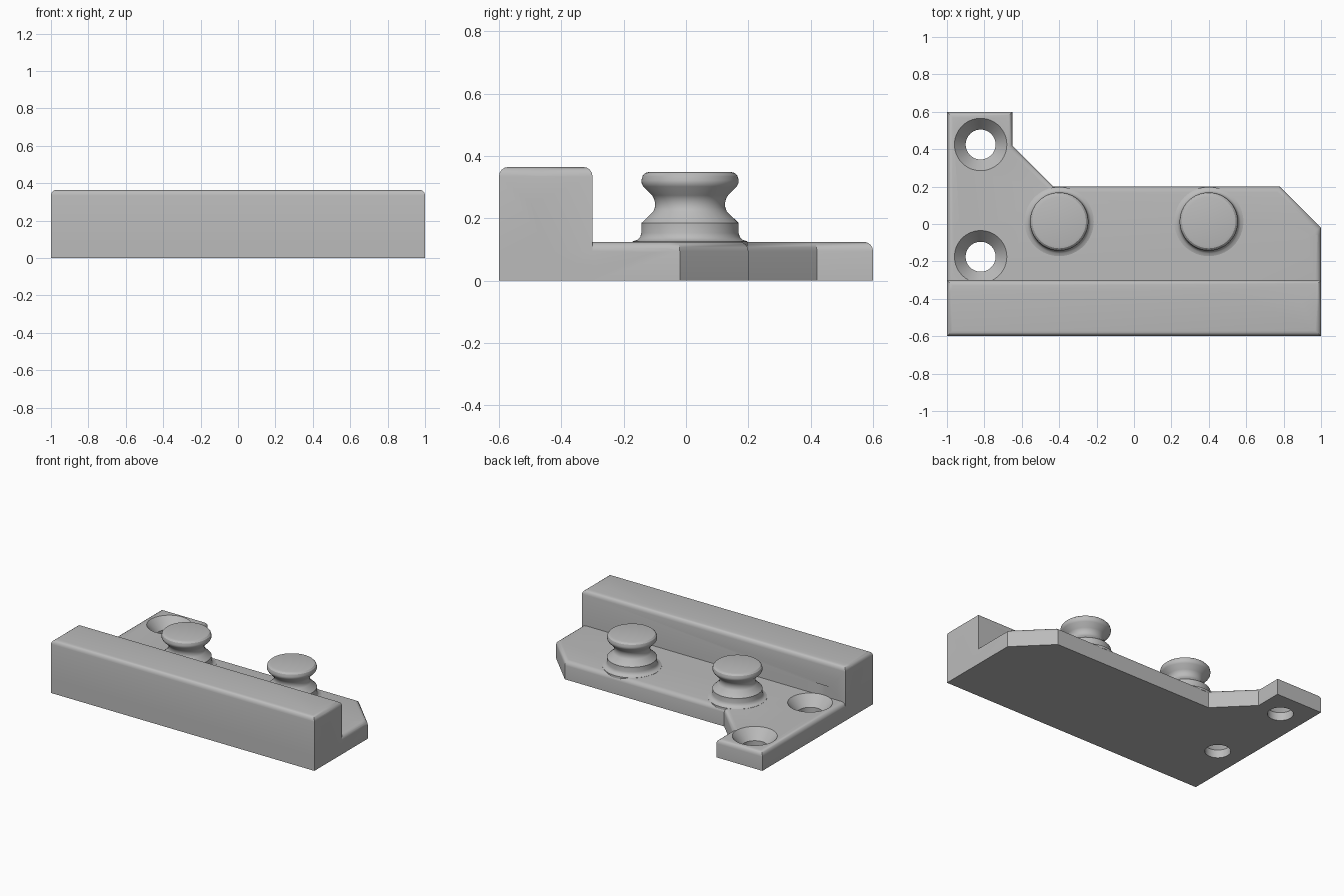
import bpy, bmesh
from math import sin, cos, pi, hypot

if "Cube" in bpy.data.objects:
    bpy.data.objects.remove(bpy.data.objects["Cube"])

grey = bpy.data.materials.new("plain grey")
grey.use_nodes = True
grey.diffuse_color = (0.5, 0.5, 0.5, 1)
grey.node_tree.nodes["Principled BSDF"].inputs["Base Color"].default_value = (0.5, 0.5, 0.5, 1)

R = 0.03      # edge rounding
TOP = 0.125   # plate thickness


def add_object(name, bm):
    bmesh.ops.recalc_face_normals(bm, faces=bm.faces)
    mesh = bpy.data.meshes.new(name)
    bm.to_mesh(mesh)
    bm.free()
    mesh.materials.append(grey)
    obj = bpy.data.objects.new(name, mesh)
    bpy.context.collection.objects.link(obj)
    return obj


def slab(name, outline, height):
    """Extruded outline with rounded top edges."""
    bm = bmesh.new()
    base = bm.faces.new([bm.verts.new((x, y, 0)) for x, y in outline])
    up = bmesh.ops.extrude_face_region(bm, geom=[base], use_keep_orig=True)["geom"]
    bmesh.ops.translate(bm, verts=[v for v in up if isinstance(v, bmesh.types.BMVert)],
                        vec=(0, 0, height))
    rim = [e for e in bm.edges if all(v.co.z > height / 2 for v in e.verts)]
    bmesh.ops.bevel(bm, geom=rim, offset=R, segments=4, profile=0.5, affect='EDGES')
    return add_object(name, bm)


def loft(name, rings):
    """Closed skin through matching rings of points."""
    bm = bmesh.new()
    rows = [[bm.verts.new(p) for p in ring] for ring in rings]
    n = len(rows[0])
    for a, b in zip(rows, rows[1:]):
        for i in range(n):
            j = (i + 1) % n
            bm.faces.new((a[i], a[j], b[j], b[i]))
    bm.faces.new(rows[0])
    bm.faces.new(rows[-1])
    bmesh.ops.triangulate(bm, faces=bm.faces)
    return add_object(name, bm)


def turned(name, profile, x, y, steps=64):
    """Round part from (radius, height) pairs."""
    return loft(name, [[(x + r * cos(2 * pi * i / steps), y + r * sin(2 * pi * i / steps), z)
                        for i in range(steps)] for r, z in profile])


def combine(target, other, operation):
    mod = target.modifiers.new(operation.title(), 'BOOLEAN')
    mod.operation = operation
    mod.solver = 'EXACT'
    mod.object = other
    bpy.context.view_layer.objects.active = target
    bpy.ops.object.modifier_apply(modifier=mod.name)
    bpy.data.objects.remove(other)


# Plate and front wall joined into one body
body = slab("base_plate", [(-1, -0.6), (1, -0.6), (1, -0.02), (0.78, 0.2), (-0.43, 0.2),
                           (-0.65, 0.42), (-0.65, 0.6), (-1, 0.6)], TOP)
wall = slab("front_wall", [(-1, -0.6), (1, -0.6), (1, -0.3), (-1, -0.3)], 0.365)
combine(body, wall, 'UNION')

# Channel: V groove in the wall, opening into a scooped mouth at the left end
FLOOR = TOP + 0.001
groove = [(-0.36, 0.37), (-0.36, 0.345), (-0.402, 0.27), (-0.408, 0.235), (-0.345, FLOOR)]
groove += [(-0.345 + 0.014 * i, FLOOR) for i in range(1, 7)]
mouth = [(-0.44, 0.37), (-0.45, 0.33), (-0.468, 0.25), (-0.45, 0.17), (-0.40, 0.115),
         (-0.345, 0.087), (-0.29, 0.08), (-0.23, 0.088), (-0.17, 0.105), (-0.11, 0.12),
         (-0.05, FLOOR)]


def section(x, points, grow=0.0):
    """Channel section pushed outward by grow, closed above the wall."""
    out = []
    for i, (y, z) in enumerate(points):
        a, b = points[max(i - 1, 0)], points[min(i + 1, len(points) - 1)]
        dy, dz = b[0] - a[0], b[1] - a[1]
        d = hypot(dy, dz)
        out.append((x, y + grow * dz / d, z - grow * dy / d))
    return out + [(x, out[-1][1], 0.6), (x, out[0][1], 0.6)]


def rounded_end(side, points):
    steps = [i * pi / 8 for i in range(5)]
    rings = [section(side * (1 - R + R * sin(t)), points, R * (1 - cos(t))) for t in steps]
    return rings + [section(side * 1.05, points, R)]


rings = rounded_end(-1, groove)[::-1]
for i in range(8):
    t = i / 8
    k = t ** 1.2
    rings.append(section(0.45 + t * (0.55 - R),
                         [(a[0] + (b[0] - a[0]) * k, a[1] + (b[1] - a[1]) * k)
                          for a, b in zip(groove, mouth)]))
rings += rounded_end(1, mouth)
combine(body, loft("channel_cutter", rings), 'DIFFERENCE')

# Countersunk screw holes
for y in (0.425, -0.175):
    hole = turned("hole_cutter", [(0.08, -0.05), (0.08, 0.055), (0.14, TOP), (0.14, 0.2)], -0.82, y)
    combine(body, hole, 'DIFFERENCE')

# Two grooved pegs
peg = [(0.185, 0.11), (0.185, 0.126), (0.169, 0.131), (0.16, 0.14), (0.156, 0.153), (0.156, 0.185),
       (0.118, 0.222), (0.113, 0.235), (0.112, 0.248), (0.115, 0.262), (0.122, 0.274),
       (0.15, 0.302), (0.155, 0.312), (0.156, 0.322), (0.152, 0.337), (0.143, 0.346), (0.13, 0.349)]
pegs = [turned(name, peg, x, 0.013) for name, x in (("right_peg", -0.4), ("left_peg", 0.4))]

# Smooth shading with crisp corners
for obj in [body] + pegs:
    bpy.ops.object.select_all(action='DESELECT')
    obj.select_set(True)
    bpy.context.view_layer.objects.active = obj
    bpy.ops.object.shade_smooth_by_angle(angle=pi / 6)
